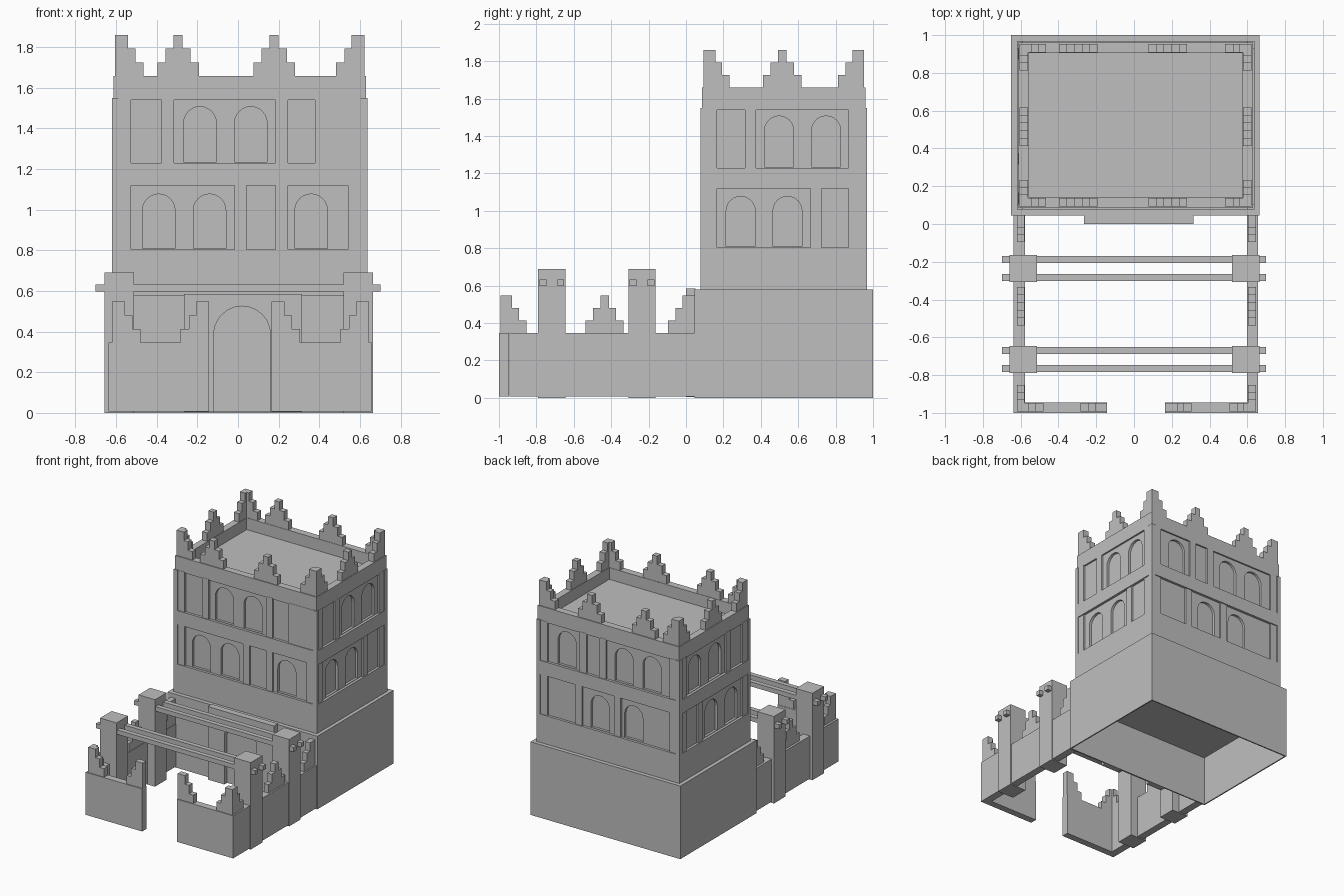
import bpy, bmesh, math
from mathutils import Matrix

cube = bpy.data.objects.get("Cube")
if cube:
    bpy.data.objects.remove(cube, do_unlink=True)

stone = bpy.data.materials.new("grey_stone")
stone.use_nodes = True
GREY = (0.52, 0.52, 0.52, 1)
stone.diffuse_color = GREY
stone.node_tree.nodes["Principled BSDF"].inputs["Base Color"].default_value = GREY


def add_box(bm, x, y, z):
    """Add a box spanning the three (low, high) ranges."""
    spans = [sorted(s) for s in (x, y, z)]
    size = [b - a for a, b in spans]
    mid = [(a + b) / 2 for a, b in spans]
    bmesh.ops.create_cube(bm, size=1, matrix=Matrix.Translation(mid) @ Matrix.Diagonal((*size, 1)))


def finish(bm, name):
    bmesh.ops.recalc_face_normals(bm, faces=bm.faces)
    mesh = bpy.data.meshes.new(name)
    bm.to_mesh(mesh)
    bm.free()
    mesh.materials.append(stone)
    obj = bpy.data.objects.new(name, mesh)
    bpy.context.collection.objects.link(obj)
    return obj


def boxes(name, spans):
    bm = bmesh.new()
    for span in spans:
        add_box(bm, *span)
    return finish(bm, name)


def carve(obj, cutter):
    """Subtract the cutter and remove it."""
    cutter.hide_render = True
    mod = obj.modifiers.new("carve", "BOOLEAN")
    mod.operation, mod.solver, mod.object = "DIFFERENCE", "EXACT", cutter
    graph = bpy.context.evaluated_depsgraph_get()
    mesh = bpy.data.meshes.new_from_object(obj.evaluated_get(graph))
    obj.modifiers.clear()
    obj.data = mesh
    bpy.data.objects.remove(cutter, do_unlink=True)


def add_arch(bm, place, lo, hi, z0, z1, d0, d1):
    """Add an arched prism; place maps (along, depth, z) to a point."""
    r, mid, n = (hi - lo) / 2, (lo + hi) / 2, 12
    rise = min(r, (z1 - z0) * 0.3)
    pts = [(lo, z0), (hi, z0)]
    pts += [(mid + r * math.cos(math.pi * i / n), z1 - rise + rise * math.sin(math.pi * i / n))
            for i in range(n + 1)]
    near = [bm.verts.new(place(u, d0, z)) for u, z in pts]
    far = [bm.verts.new(place(u, d1, z)) for u, z in pts]
    bm.faces.new(near)
    bm.faces.new(far[::-1])
    for i in range(len(pts)):
        j = (i + 1) % len(pts)
        bm.faces.new((near[i], far[i], far[j], near[j]))


# Base block, hollow underneath, with a shallow gate porch
base = boxes("base_block", [((-0.65, 0.665), (0.045, 1), (0, 0.58))])
carve(base, boxes("base_cutter", [((-0.64, 0.655), (0.055, 0.99), (-0.1, 0.4))]))
porch = boxes("gate_porch", [((-0.265, 0.315), (0, 0.05), (0.005, 0.585))])
bm = bmesh.new()
add_arch(bm, lambda u, d, z: (u, d, z), -0.12, 0.16, -0.1, 0.525, -0.05, 0.035)
carve(porch, finish(bm, "gate_cutter"))

# Tower body
X0, X1, Y0, Y1 = -0.62, 0.637, 0.078, 0.968
ROWS = {"low": (0.805, 1.12), "high": (1.23, 1.55)}
tower = boxes("tower_body", [((X0, X1), (Y0, Y1), (0.57, 1.55))])

# Each side: mapping from (along, depth, z), band range
SIDES = {
    "front": (lambda u, d, z: (u, Y0 + d, z), (-0.587, 0.602)),
    "back": (lambda u, d, z: (u, Y1 - d, z), (-0.587, 0.602)),
    "left": (lambda u, d, z: (X1 - d, u, z), (0.107, 0.93)),
    "right": (lambda u, d, z: (X0 + d, u, z), (0.107, 0.93)),
}
SIDE_ARCHES = {"low": (0.215, 0.465), "high": (0.42, 0.672)}
ARCHES = {
    "front": {"low": (-0.47, -0.22, 0.28), "high": (-0.267, -0.017)},
    "back": {"low": (0.01, -0.285), "high": (0.3, -0.2, -0.445)},
    "left": SIDE_ARCHES, "right": SIDE_ARCHES,
}
SIDE_STRIPS = {"low": (0.665,), "high": (0.315,)}
STRIPS = {
    "front": {"low": (-0.017, 0.185), "high": (-0.376, 0.185)},
    "back": {"low": (-0.1, 0.24), "high": (0.2, 0.03)},
    "left": SIDE_STRIPS, "right": SIDE_STRIPS,
}
DEPTH, STRIP = 0.02, 0.06


def side_box(bm, place, u0, u1, d0, d1, z0, z1):
    a, b = place(u0, d0, z0), place(u1, d1, z1)
    add_box(bm, *zip(a, b))


bands, arches, strips = bmesh.new(), bmesh.new(), bmesh.new()
for side, (place, (lo, hi)) in SIDES.items():
    for row, (z0, z1) in ROWS.items():
        top = z1 + (0.02 if row == "high" else 0)
        side_box(bands, place, lo, hi, -0.05, DEPTH, z0, top)
        width = 0.16 if side in ("front", "back") else 0.155
        for u in ARCHES[side][row]:
            add_arch(arches, place, u, u + width, z0 + 0.004, z1 - 0.043, -0.05, DEPTH + 0.02)
        for u in (lo, hi - STRIP, *STRIPS[side][row]):
            side_box(strips, place, u, u + STRIP, 0.006, DEPTH + 0.005, z0, z1 - 0.002)
# Blank panel at the end of the upper front row
side_box(strips, SIDES["front"][0], 0.38, 0.545, 0.006, DEPTH + 0.005, 1.23, 1.548)
carve(tower, finish(bands, "band_cutter"))
carve(tower, finish(arches, "arch_cutter"))
finish(strips, "wall_pilasters")

# Roof parapet around a sunken floor
PX, PY, T = (-0.612, 0.63), (0.086, 0.96), 0.055
boxes("roof_parapet", [
    (PX, (PY[0], PY[0] + T), (1.54, 1.658)),
    (PX, (PY[1] - T, PY[1]), (1.54, 1.658)),
    ((PX[0], PX[0] + T), (PY[0] + T, PY[1] - T), (1.54, 1.658)),
    ((PX[1] - T, PX[1]), (PY[0] + T, PY[1] - T), (1.54, 1.658)),
])
boxes("roof_floor", [((-0.56, 0.58), (0.135, 0.91), (1.53, 1.565))])

# Stepped merlons
RISE = 0.067


def merlon(bm, axis, across, z, centre=None, end=None, direction=1):
    """Full merlon about a centre, or half merlon falling away from an end."""
    for i in range(3):
        if end is None:
            half = 0.102 - 0.04 * i
            span = (centre - half, centre + half)
        else:
            span = (end, end + direction * (0.14, 0.1, 0.064)[i])
        level = (z + RISE * i, z + RISE * (i + 1))
        add_box(bm, *((span, across) if axis == "x" else (across, span)), level)


bm = bmesh.new()
MX, MY, M = (-0.605, 0.623), (0.093, 0.953), 0.045
for y in MY:
    across = (y, y + M) if y == MY[0] else (y - M, y)
    for c in (-0.295, 0.178):
        merlon(bm, "x", across, 1.658, centre=c)
    merlon(bm, "x", across, 1.658, end=MX[0])
    merlon(bm, "x", across, 1.658, end=MX[1], direction=-1)
for x in MX:
    across = (x, x + M) if x == MX[0] else (x - M, x)
    merlon(bm, "y", across, 1.658, centre=0.515)
    merlon(bm, "y", across, 1.658, end=MY[0])
    merlon(bm, "y", across, 1.658, end=MY[1], direction=-1)
finish(bm, "roof_merlons")

# Courtyard walls with a gap for the gate
WX, WT = (-0.637, 0.657), 0.06
boxes("courtyard_walls", [
    ((WX[0], -0.142), (-1, -0.945), (0.008, 0.346)),
    ((0.165, WX[1]), (-1, -0.945), (0.008, 0.346)),
    ((WX[0], WX[0] + WT), (-0.945, 0.05), (0.008, 0.346)),
    ((WX[1] - WT, WX[1]), (-0.945, 0.05), (0.008, 0.346)),
])
bm = bmesh.new()
front = (-0.993, -0.948)
for end, way in ((-0.62, 1), (-0.142, -1), (0.165, 1), (0.645, -1)):
    merlon(bm, "x", front, 0.346, end=end, direction=way)
for across in ((-0.62, -0.58), (0.603, 0.645)):
    merlon(bm, "y", across, 0.346, centre=-0.435)
    merlon(bm, "y", across, 0.346, end=-0.993)
    merlon(bm, "y", across, 0.346, end=0.045, direction=-1)
finish(bm, "courtyard_merlons")

# Pergola pillars and paired beams
pillars, beams = [], []
for y in (-0.79, -0.308):
    for x in (-0.658, 0.52):
        pillars.append(((x, x + 0.145), (y, y + 0.145), (0, 0.69)))
    for dy in (0.006, 0.102):
        beams.append(((-0.7, 0.7), (y + dy, y + dy + 0.037), (0.597, 0.633)))
boxes("pergola_pillars", pillars)
boxes("pergola_beams", beams)
